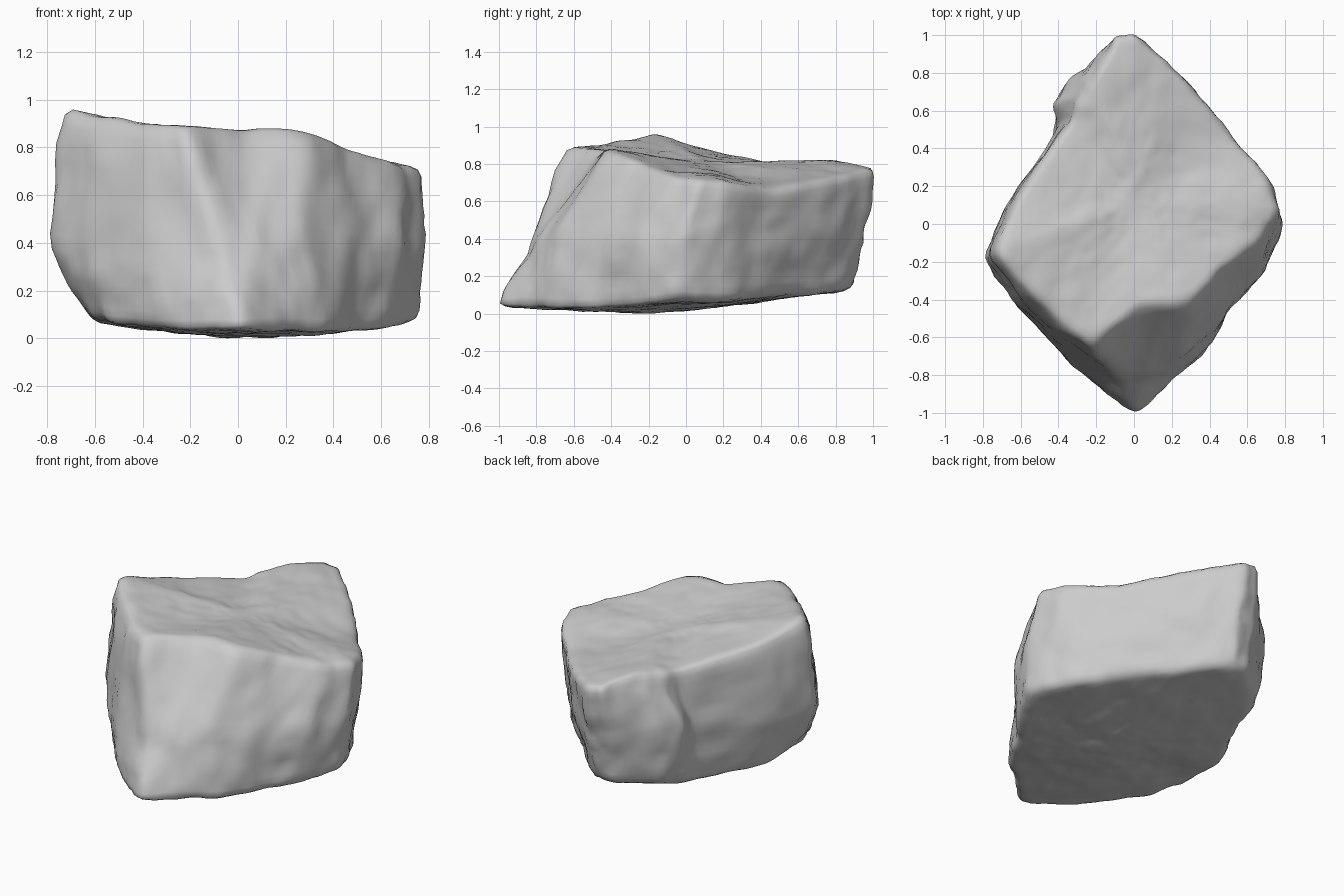
import bpy
import bmesh
from mathutils import Vector, noise

cube = bpy.data.objects.get("Cube")
if cube:
    bpy.data.objects.remove(cube, do_unlink=True)

# Matching outlines, counter-clockwise from the front ridge
top_rim = [
    (-.23, -.66, .9), (.03, -.43, .88), (.3, -.42, .88), (.5, -.21, .79),
    (.7, -.06, .73), (.77, .09, .72), (.69, .27, .69), (.5, .49, .66),
    (.2, .85, .74), (0, 1.02, .78), (-.1, 1, .8), (-.2, .8, .83),
    (-.28, .68, .81), (-.34, .55, .79), (-.66, .1, .89), (-.75, -.16, .98),
    (-.61, -.33, .94), (-.41, -.52, .91)]
waist = [
    (-.07, -.84, .36), (.09, -.77, .42), (.28, -.7, .42), (.49, -.46, .4),
    (.67, -.27, .4), (.8, -.02, .4), (.71, .23, .4), (.49, .48, .4),
    (.22, .79, .4), (.02, .96, .42), (-.12, .94, .42), (-.36, .76, .5),
    (-.43, .64, .5), (-.39, .5, .42), (-.68, .09, .4), (-.81, -.18, .36),
    (-.62, -.43, .34), (-.38, -.69, .32)]
bottom_rim = [
    (.02, -1.05, .04), (.19, -.84, .04), (.37, -.71, .03), (.5, -.48, .03),
    (.65, -.29, .04), (.77, -.04, .08), (.66, .2, .07), (.46, .42, .09),
    (.18, .72, .11), (0, .9, .13), (-.12, .88, .13), (-.34, .71, .11),
    (-.4, .58, .09), (-.42, .45, .07), (-.6, .08, .06), (-.65, -.19, .1),
    (-.55, -.49, .06), (-.29, -.79, .04)]


def shrink(ring, centre, amount):
    return [Vector(p).lerp(centre, amount) for p in ring]


def build_cage(bm):
    """Loft the outlines and close both ends with a fan."""
    low = Vector((0, -.15, 0))
    high = Vector((0, .1, .81))
    rings = [shrink(bottom_rim, low, a) for a in (.7, .35)]
    rings += [bottom_rim, waist, top_rim]
    rings += [shrink(top_rim, high, a) for a in (.35, .7)]
    loops = [[bm.verts.new(p) for p in ring] for ring in rings]
    count = len(top_rim)
    for a, b in zip(loops, loops[1:]):
        for i in range(count):
            j = (i + 1) % count
            bm.faces.new((a[i], a[j], b[j], b[i]))
    for loop, centre in ((loops[0], low), (loops[-1], high)):
        tip = bm.verts.new(centre)
        for i in range(count):
            bm.faces.new((loop[i], loop[(i + 1) % count], tip))
    bmesh.ops.recalc_face_normals(bm, faces=bm.faces)


def relax(bm, verts, times):
    for _ in range(times):
        bmesh.ops.smooth_vert(bm, verts=verts, factor=.5, use_axis_x=True,
                              use_axis_y=True, use_axis_z=True)
    bm.normal_update()


def weather(bm):
    """Round the rims, even out the caps, then add dents and chips."""
    bmesh.ops.subdivide_edges(bm, edges=bm.edges[:], cuts=7, use_grid_fill=True)
    bm.normal_update()
    caps = [v for v in bm.verts if all(abs(f.normal.z) > .9 for f in v.link_faces)]
    relax(bm, caps, 20)
    relax(bm, bm.verts, 4)
    moves = []
    for v in bm.verts:
        flat = .6 if abs(v.normal.z) > .8 else 1
        dent = (noise.noise(v.co * 3.5) * .015 + noise.noise(v.co * 8) * .013
                + noise.noise(v.co * 17) * .007)
        moves.append((v, v.normal * dent * flat))
    for v, move in moves:
        v.co += move


# Boulder, resting on the ground
bm = bmesh.new()
build_cage(bm)
weather(bm)
floor = min(v.co.z for v in bm.verts)
bmesh.ops.translate(bm, verts=bm.verts, vec=(0, 0, -floor))
mesh = bpy.data.meshes.new("boulder")
bm.to_mesh(mesh)
bm.free()
boulder = bpy.data.objects.new("boulder", mesh)
bpy.context.collection.objects.link(boulder)
for face in mesh.polygons:
    face.use_smooth = True

# Stone colour
stone = bpy.data.materials.new("grey stone")
stone.use_nodes = True
colour = (.6, .6, .6, 1)
stone.diffuse_color = colour
for node in stone.node_tree.nodes:
    if node.type == "BSDF_PRINCIPLED":
        node.inputs["Base Color"].default_value = colour
mesh.materials.append(stone)
